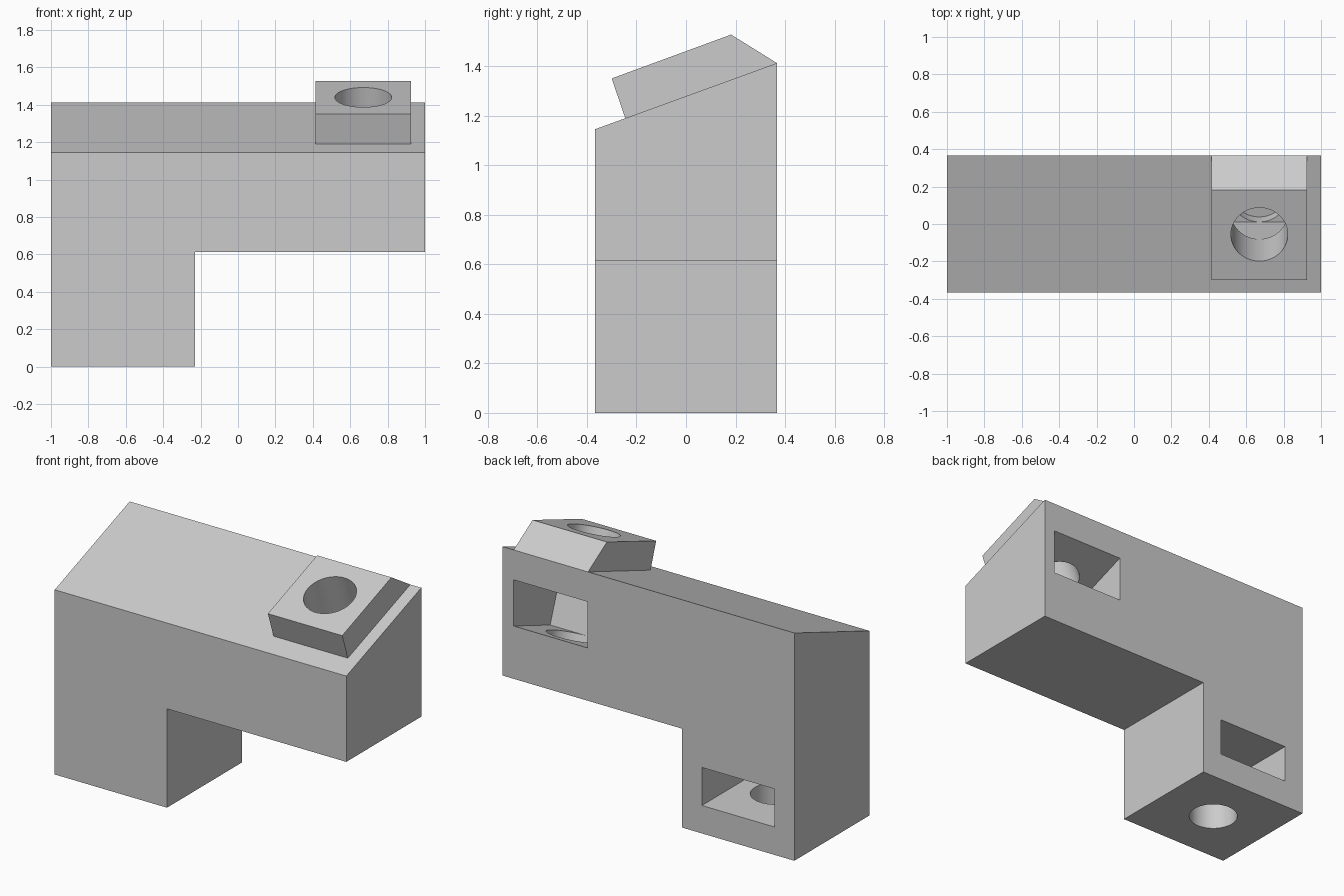
import bpy, bmesh, math
from mathutils import Matrix, Vector

if "Cube" in bpy.data.objects:
    bpy.data.objects.remove(bpy.data.objects["Cube"], do_unlink=True)

grey = bpy.data.materials.new("plain_grey")
grey.use_nodes = True
colour = (0.6, 0.6, 0.6, 1)
grey.diffuse_color = colour
grey.node_tree.nodes["Principled BSDF"].inputs["Base Color"].default_value = colour

DEPTH = 0.367                       # half depth of the body
TILT = Matrix.Rotation(math.radians(20), 4, 'X')


def finish(name, bm):
    bmesh.ops.recalc_face_normals(bm, faces=bm.faces)
    mesh = bpy.data.meshes.new(name)
    bm.to_mesh(mesh)
    bm.free()
    mesh.materials.append(grey)
    obj = bpy.data.objects.new(name, mesh)
    bpy.context.collection.objects.link(obj)
    return obj


def prism(name, points, step, shape=None):
    """Extrude a flat outline along step; shape may then move each vertex."""
    bm = bmesh.new()
    face = bm.faces.new([bm.verts.new(p) for p in points])
    new = bmesh.ops.extrude_face_region(bm, geom=[face])["geom"]
    bmesh.ops.translate(bm, vec=Vector(step),
                        verts=[v for v in new if isinstance(v, bmesh.types.BMVert)])
    if shape:
        for v in bm.verts:
            shape(v)
    return finish(name, bm)


def box(name, low, high, matrix=Matrix()):
    bm = bmesh.new()
    bmesh.ops.create_cube(bm, size=1)
    low, high = Vector(low), Vector(high)
    for v in bm.verts:
        v.co = matrix @ ((low + high) / 2 + v.co * (high - low))
    return finish(name, bm)


def rod(name, radius, x, y, z0, z1, matrix=Matrix()):
    bm = bmesh.new()
    place = matrix @ Matrix.Translation((x, y, (z0 + z1) / 2))
    bmesh.ops.create_cone(bm, cap_ends=True, segments=64, radius1=radius,
                          radius2=radius, depth=z1 - z0, matrix=place)
    return finish(name, bm)


def cut(obj, cutters):
    bpy.ops.object.select_all(action='DESELECT')
    bpy.context.view_layer.objects.active = obj
    obj.select_set(True)
    for c in cutters:
        mod = obj.modifiers.new(c.name, 'BOOLEAN')
        mod.operation, mod.solver, mod.object = 'DIFFERENCE', 'EXACT', c
        bpy.ops.object.modifier_apply(modifier=mod.name)
    bpy.ops.object.shade_smooth_by_angle(angle=math.radians(30))


# L-shaped body with a top that slopes up to the back
def slope_top(v):
    if v.co.z > 1 and v.co.y > 0:
        v.co.z = 1.412


outline = [(-1, 0), (-0.23, 0), (-0.23, 0.613), (1, 0.613), (1, 1.145), (-1, 1.145)]
body = prism("body", [(x, -DEPTH, z) for x, z in outline], (0, 2 * DEPTH, 0), slope_top)

# Raised pad on the sloping top, chamfered at the back
side = [(-0.245, 1.189), (-0.3, 1.35), (0.182, 1.527), (DEPTH, 1.412)]
pad = prism("raised_pad", [(0.415, y, z) for y, z in side], (0.51, 0, 0))

# Tilted screw hole and nut pocket, then the upright pair in the leg
top_hole = rod("top_hole_cutter", 0.152, 0.67, 0.44, 0.68, 1.6, TILT)
top_pocket = box("top_pocket_cutter", (0.418, 0.286, 0.758), (0.925, 0.95, 1.027), TILT)
leg_hole = rod("leg_hole_cutter", 0.143, -0.615, 0, -0.1, 0.25)
leg_pocket = box("leg_pocket_cutter", (-0.865, -0.15, 0.173), (-0.366, 0.5, 0.409))

cut(body, [top_pocket, top_hole, leg_pocket, leg_hole])
cut(pad, [top_hole])
for cutter in (top_hole, top_pocket, leg_hole, leg_pocket):
    bpy.data.objects.remove(cutter, do_unlink=True)
